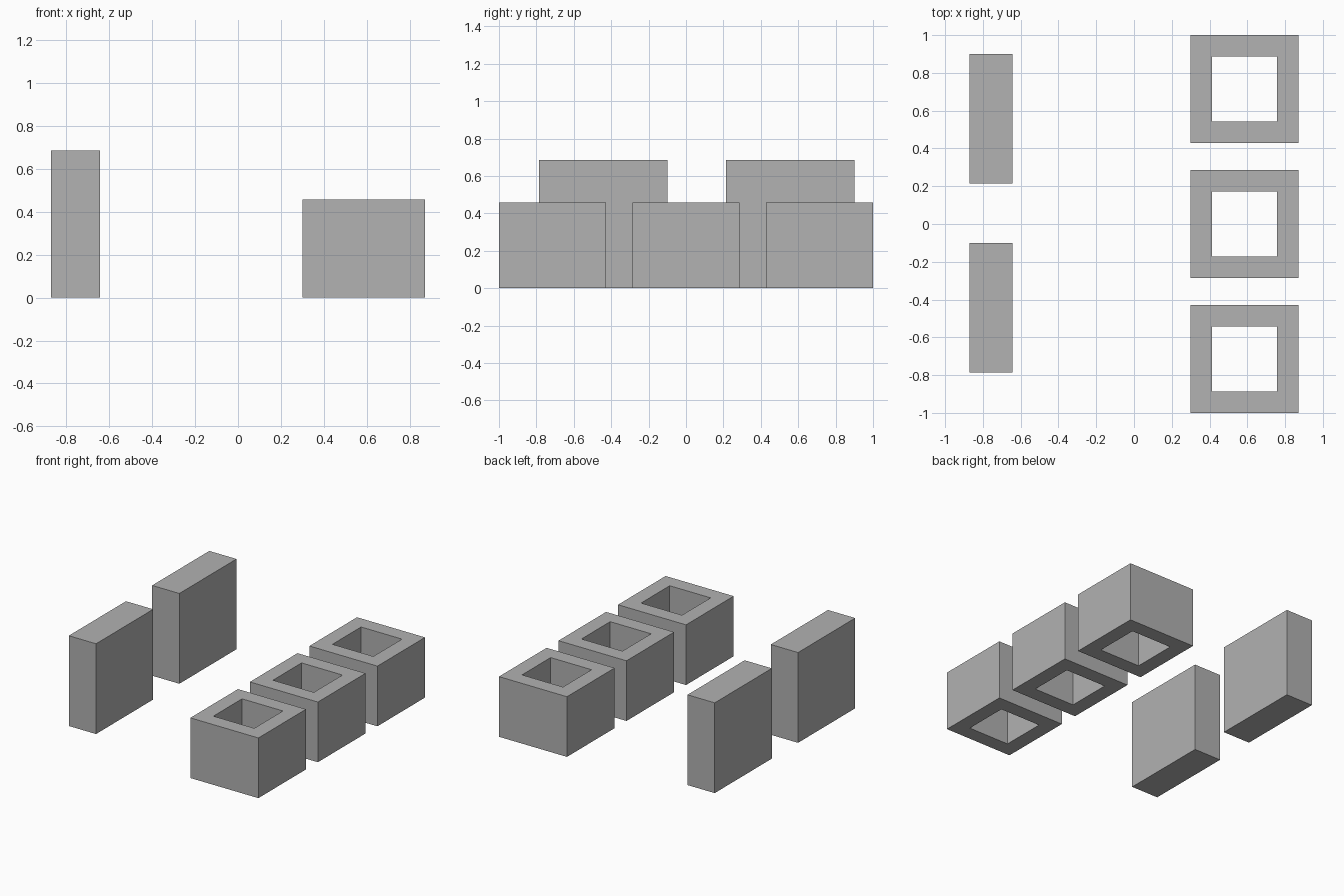
import bpy
import bmesh

cube = bpy.data.objects.get("Cube")
if cube:
    bpy.data.objects.remove(cube, do_unlink=True)

# Single concrete grey
grey = bpy.data.materials.new("concrete_grey")
grey.use_nodes = True
colour = (0.445, 0.445, 0.445, 1)
grey.diffuse_color = colour
grey.node_tree.nodes["Principled BSDF"].inputs["Base Color"].default_value = colour


def add_object(name, bm, location):
    mesh = bpy.data.meshes.new(name)
    bm.to_mesh(mesh)
    bm.free()
    mesh.materials.append(grey)
    obj = bpy.data.objects.new(name, mesh)
    obj.location = location
    bpy.context.collection.objects.link(obj)
    return obj


def box(name, size, location):
    """Box standing on the ground at the given location."""
    bm = bmesh.new()
    bmesh.ops.create_cube(bm, size=1)
    bmesh.ops.scale(bm, vec=size, verts=bm.verts)
    bmesh.ops.translate(bm, vec=(0, 0, size[2] / 2), verts=bm.verts)
    return add_object(name, bm, location)


def hollow_block(name, outer, inner, height, location):
    """Square block with a square shaft right through it."""
    bm = bmesh.new()
    corners = [(-1, -1), (1, -1), (1, 1), (-1, 1)]
    rings = {}
    for width in (outer, inner):
        for z in (0, height):
            rings[width, z] = [bm.verts.new((x * width / 2, y * width / 2, z))
                               for x, y in corners]
    # Outer walls, top rim, shaft walls and bottom rim
    loop = [rings[outer, 0], rings[outer, height],
            rings[inner, height], rings[inner, 0]]
    for a, b in zip(loop, loop[1:] + loop[:1]):
        for i in range(4):
            j = (i + 1) % 4
            bm.faces.new((a[i], a[j], b[j], b[i]))
    bmesh.ops.recalc_face_normals(bm, faces=bm.faces)
    return add_object(name, bm, location)


# Row of three hollow blocks on the left
for place, y in (("front", -0.7143), ("middle", 0), ("back", 0.7143)):
    hollow_block(f"{place}_hollow_block", 0.5714, 0.3440, 0.4571, (0.5857, y, 0))

# Two tall slabs on the right
for place, y in (("front", -0.4429), ("back", 0.5571)):
    box(f"{place}_slab", (0.2286, 0.6857, 0.6857), (-0.7571, y, 0))
